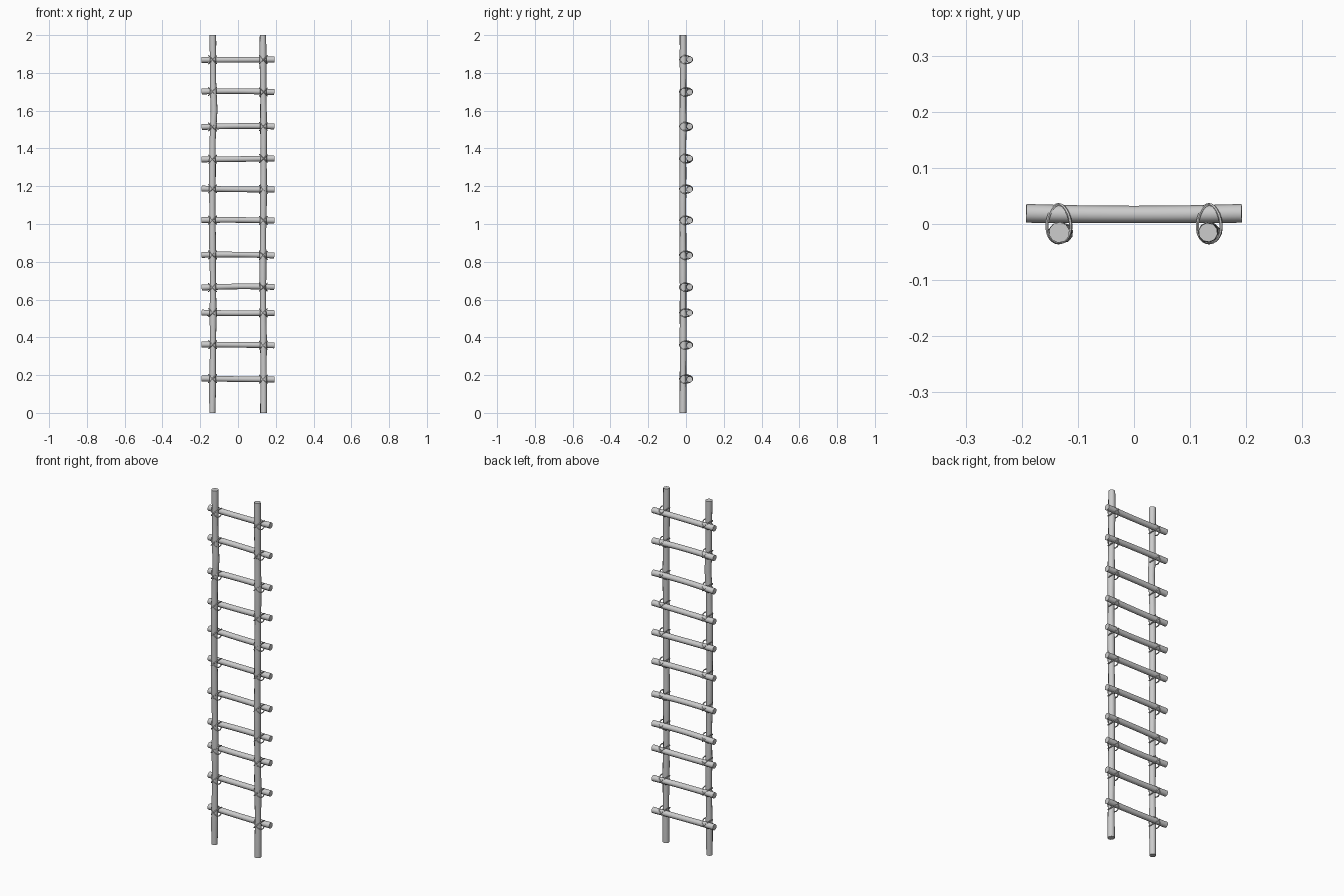
import bpy, math, random

random.seed(4)
cube = bpy.data.objects.get("Cube")
if cube:
    bpy.data.objects.remove(cube, do_unlink=True)

wood = bpy.data.materials.new("plain_grey")
wood.use_nodes = True
GREY = (0.6, 0.6, 0.6, 1)
wood.diffuse_color = GREY
wood.node_tree.nodes["Principled BSDF"].inputs["Base Color"].default_value = GREY


def tube(name, points, radii, closed=False, res=3):
    """Sweep a round section along a path and turn it into a mesh."""
    curve = bpy.data.curves.new(name, "CURVE")
    curve.dimensions = "3D"
    curve.bevel_depth = 1
    curve.bevel_resolution = res
    curve.use_fill_caps = True
    spline = curve.splines.new("POLY")
    spline.points.add(len(points) - 1)
    spline.use_cyclic_u = closed
    for p, co, r in zip(spline.points, points, radii):
        p.co = (*co, 1)
        p.radius = r
    obj = bpy.data.objects.new(name, curve)
    bpy.context.collection.objects.link(obj)
    bpy.ops.object.select_all(action="DESELECT")
    obj.select_set(True)
    bpy.context.view_layer.objects.active = obj
    bpy.ops.object.convert(target="MESH")
    obj.data.materials.clear()
    obj.data.materials.append(wood)
    bpy.ops.object.shade_smooth_by_angle(angle=math.radians(40))
    return obj


RUNG_Z = [0.18, 0.36, 0.53, 0.665, 0.835, 1.02, 1.185, 1.345, 1.515, 1.70, 1.87]
RAIL_X = 0.134
STEPS = 40

# Upright poles, gently uneven
for side, name in ((1, "left_rail"), (-1, "right_rail")):
    path, radii = [], []
    for i in range(STEPS + 1):
        z = 2 * i / STEPS
        bend = 0.002 * math.sin(5 * z + side)
        if side < 0:
            bend += 0.006 * math.exp(-((z - 1.6) / 0.08) ** 2)
        path.append((side * RAIL_X + bend, -0.016 + 0.001 * math.sin(4 * z), z))
        radii.append(0.0175 + 0.001 * math.sin(17 * z + side))
    tube(name, path, radii)

# Rungs behind the poles, each with a slight bow
for n, z in enumerate(RUNG_Z, 1):
    bow = random.uniform(-0.003, 0.005)
    tilt = random.uniform(-0.003, 0.003)
    path, radii = [], []
    for i in range(13):
        t = i / 6 - 1
        path.append((0.192 * t, 0.017 + 0.002 * t * t,
                     z + tilt * t + bow * (1 - t * t)))
        radii.append(0.0155 + 0.0012 * t * t)
    tube(f"rung_{n}", path, radii)

    # Crossed rope loops binding each joint
    for side, label in ((1, "left"), (-1, "right")):
        for slope in (1, -1):
            loop = []
            for i in range(24):
                a = math.tau * i / 24
                y = 0.034 * math.sin(a)
                half = 0.021 * math.cos(a) * (1 - 0.15 * math.sin(a))
                loop.append((side * RAIL_X + half, y + 0.0005,
                             z + tilt * side * 0.7 + slope * half))
            tube(f"{label}_lashing_{n}_{'a' if slope > 0 else 'b'}",
                 loop, [0.003] * 24, closed=True, res=1)
